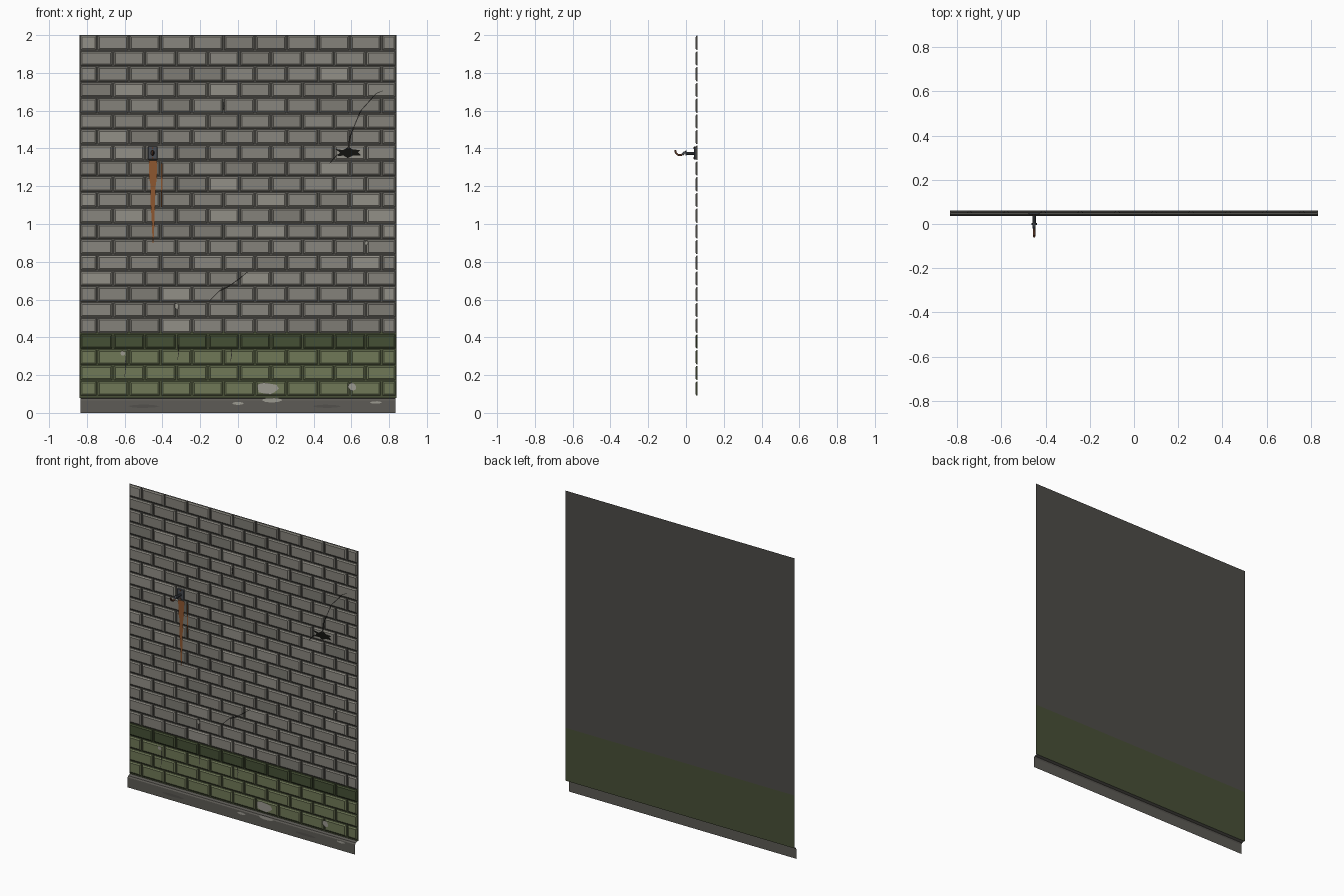
import bpy, bmesh, math, random
from mathutils import Vector

if "Cube" in bpy.data.objects:
    bpy.data.objects.remove(bpy.data.objects["Cube"])

random.seed(4)
W, BACK, FACE = 0.838, 0.062, 0.050      # half width, mortar plane, brick face plane
TOP, BASE, MOSS = 2.0, 0.08, 0.43


def mat(name, r, g, b):
    m = bpy.data.materials.new(name)
    m.diffuse_color = (r, g, b, 1)
    m.use_nodes = True
    m.node_tree.nodes["Principled BSDF"].inputs["Base Color"].default_value = m.diffuse_color
    return m


mortar = mat("mortar", 0.075, 0.072, 0.064)
mortar_moss = mat("mossy mortar", 0.065, 0.08, 0.038)
greys = [mat("stone_%d" % i, v, v * 0.96, v * 0.84) for i, v in enumerate((0.21, 0.235, 0.25, 0.29))]
moss = mat("moss", 0.16, 0.19, 0.095)
moss_dark = mat("damp moss", 0.06, 0.08, 0.035)
plinth = mat("plinth stone", 0.11, 0.105, 0.092)
plinth_dark = mat("plinth stain", 0.085, 0.08, 0.072)
chip = mat("chipped stone", 0.33, 0.32, 0.28)
black = mat("hole", 0.006, 0.006, 0.005)
crackm = mat("crack", 0.03, 0.028, 0.025)
rust = mat("rust", 0.27, 0.095, 0.03)
rust_iron = mat("rusty iron", 0.12, 0.045, 0.022)
iron = mat("iron", 0.065, 0.072, 0.085)


def mesh(name, verts, faces, mats, idx=None):
    me = bpy.data.meshes.new(name)
    me.from_pydata(verts, [], faces)
    for m in mats:
        me.materials.append(m)
    if idx:
        me.polygons.foreach_set("material_index", idx)
    ob = bpy.data.objects.new(name, me)
    bpy.context.collection.objects.link(ob)
    return ob


# mortar sheet, with a mossy lower band
mesh("mortar_wall", [(x, BACK, z) for z in (BASE, MOSS, TOP) for x in (-W, W)],
     [(0, 1, 3, 2), (2, 3, 5, 4)], [mortar_moss, mortar], [0, 1])

# bricks in running bond, each a bevelled block open at the back
verts, faces, idx = [], [], []


def brick(x0, x1, z0, z1, mi):
    n, b = len(verts), 0.008
    for d, y in ((0, BACK), (0, FACE + 0.006), (b, FACE)):
        verts.extend([(x0 + d, y, z0 + d), (x1 - d, y, z0 + d),
                      (x1 - d, y, z1 - d), (x0 + d, y, z1 - d)])
    for ring in (0, 4):
        for i in range(4):
            j = (i + 1) % 4
            faces.append((n + ring + i, n + ring + j, n + ring + 4 + j, n + ring + 4 + i))
    faces.append((n + 8, n + 9, n + 10, n + 11))
    idx.extend([mi] * 9)


ROWS, PITCH, G = 23, 0.1672, 0.005
H = (TOP - 0.086) / ROWS
for r in range(ROWS):
    z = 0.086 + r * H
    first = -0.745 if r % 2 == 0 else -0.661
    joints = [-W] + [first + k * PITCH for k in range(11) if first + k * PITCH < W - 0.03] + [W]
    for a, c in zip(joints, joints[1:]):
        mi = 4 if r < 3 else 5 if r == 3 else random.choice((0, 1, 1, 2, 2, 3))
        brick(a + G, c - G, z + G, z + H - G * 0.6, mi)
mesh("bricks", verts, faces, greys + [moss, moss_dark], idx)

# plinth strip: open sheet with a sloped ledge
prof = [(0.036, 0), (0.036, 0.066), (0.042, 0.075), (BACK, BASE)]
mesh("plinth", [(x, y, z) for y, z in prof for x in (-0.833, 0.833)],
     [(2 * i, 2 * i + 1, 2 * i + 3, 2 * i + 2) for i in range(3)], [plinth])


# flat patches and ribbons
def patch(name, pts, m, y=FACE - 0.0008):
    return mesh(name, [(x, y, z) for x, z in pts], [tuple(range(len(pts)))], [m])


def blob(name, cx, cz, rx, rz, m, y=FACE - 0.0008, n=10, rough=0.25):
    pts = []
    for i in range(n):
        a, k = 2 * math.pi * i / n, 1 - random.random() * rough
        pts.append((cx + rx * k * math.cos(a), cz + rz * k * math.sin(a)))
    return patch(name, pts, m, y)


def ribbon(name, path, m, y=FACE - 0.001):
    # path points are (x, z, width)
    vs = []
    for i, (x, z, w) in enumerate(path):
        a, b = path[max(i - 1, 0)], path[min(i + 1, len(path) - 1)]
        t = Vector((b[0] - a[0], b[1] - a[1])).normalized() * (w / 2)
        vs += [(x - t.y, y, z + t.x), (x + t.y, y, z - t.x)]
    return mesh(name, vs, [(2 * i, 2 * i + 1, 2 * i + 3, 2 * i + 2) for i in range(len(path) - 1)], [m])


# hole in the brickwork and cracks
patch("hole", [(0.515, 1.398), (0.555, 1.391), (0.585, 1.408), (0.61, 1.394), (0.648, 1.392), (0.635, 1.38),
               (0.65, 1.364), (0.61, 1.363), (0.58, 1.349), (0.56, 1.362), (0.525, 1.36), (0.54, 1.378)], black)
ribbon("crack_upper", [(0.585, 1.40, .007), (0.592, 1.46, .006), (0.62, 1.53, .005), (0.65, 1.60, .005),
                       (0.70, 1.655, .005), (0.73, 1.69, .004), (0.765, 1.705, .003)], crackm)
ribbon("crack_lower", [(-0.15, 0.595, .003), (-0.10, 0.645, .005), (-0.05, 0.67, .005),
                       (0.0, 0.705, .005), (0.05, 0.745, .003)], crackm)
ribbon("crack_hole", [(0.53, 1.37, .005), (0.505, 1.345, .004), (0.485, 1.32, .002)], crackm)
for i, (x, z, l) in enumerate([(-0.08, 1.60, 0.05), (-0.6, 0.19, 0.11), (-0.32, 0.28, 0.08), (-0.04, 0.27, 0.07)]):
    ribbon("hairline_%d" % i, [(x, z, .002), (x + 0.006, z + l / 2, .004), (x + 0.003, z + l, .002)], crackm)

# chipped spots
blob("chip_large", 0.155, 0.128, 0.065, 0.036, chip)
blob("chip_right", 0.605, 0.137, 0.024, 0.026, chip)
blob("chip_left", -0.61, 0.315, 0.016, 0.016, chip, n=6)
blob("chip_middle", -0.325, 0.565, 0.013, 0.022, chip, n=5)
blob("chip_high", 0.68, 0.9, 0.012, 0.016, chip, n=5)
for i, (x, z, rx, rz, m) in enumerate([(-0.5, 0.035, 0.085, 0.009, plinth_dark), (0.47, 0.035, 0.075, 0.009, plinth_dark),
                                       (0, 0.05, 0.032, 0.008, chip), (0.73, 0.055, 0.032, 0.007, chip),
                                       (0.18, 0.068, 0.055, 0.013, chip)]):
    blob("plinth_mark_%d" % i, x, z, rx, rz, m, y=0.0345, n=14, rough=0.1)

# rust streaks under the hook
ribbon("rust_streak", [(-0.45, 1.335, .045), (-0.45, 1.25, .042), (-0.449, 1.20, .026), (-0.451, 1.10, .022),
                       (-0.449, 1.0, .013), (-0.45, 0.90, .005)], rust)
ribbon("rust_streak_thin", [(-0.404, 1.32, .006), (-0.404, 1.22, .008), (-0.405, 1.09, .003)], rust)

# hook: wall plate, bolt heads, arm, collar and curled end
HX = -0.452
bpy.ops.mesh.primitive_cube_add(size=1, location=(HX, 0.0475, 1.376))
plate = bpy.context.object
plate.name = "hook_plate"
plate.scale = (0.05, 0.009, 0.07)
bpy.ops.object.transform_apply(location=False, rotation=False, scale=True)
bv = plate.modifiers.new("edge", "BEVEL")
bv.width, bv.segments = 0.002, 1
plate.data.materials.append(iron)


def rod(name, y, z, r, depth, m, n=10):
    bpy.ops.mesh.primitive_cylinder_add(vertices=n, radius=r, depth=depth, location=(HX, y, z),
                                        rotation=(math.pi / 2, 0, 0))
    bpy.context.object.name = name
    bpy.context.object.data.materials.append(m)
    bpy.ops.object.shade_smooth_by_angle()


for s in (-1, 1):
    rod("plate_bolt", 0.042, 1.376 + s * 0.026, 0.005, 0.005, rust_iron, 6)
rod("hook_arm", 0.022, 1.374, 0.0085, 0.044, iron)
rod("hook_collar", 0.0, 1.376, 0.013, 0.007, iron)


def tube(name, pts, r, m):
    cu = bpy.data.curves.new(name, "CURVE")
    cu.dimensions, cu.bevel_depth, cu.bevel_resolution, cu.use_fill_caps = "3D", r, 2, True
    sp = cu.splines.new("POLY")
    sp.points.add(len(pts) - 1)
    for p, (y, z) in zip(sp.points, pts):
        p.co = (HX, y, z, 1)
    cu.materials.append(m)
    ob = bpy.data.objects.new(name, cu)
    bpy.context.collection.objects.link(ob)
    bpy.ops.object.select_all(action="DESELECT")
    ob.select_set(True)
    bpy.context.view_layer.objects.active = ob
    bpy.ops.object.convert(target="MESH")


arc = [(-0.032 - 0.025 * math.cos(a), 1.391 - 0.027 * math.sin(a))
       for a in [math.pi * (1 - i / 12) for i in range(13)]]
tube("hook_neck", [(0.002, 1.378), (-0.005, 1.379)] + arc[2:5], 0.0065, iron)
tube("hook_curl", arc[4:], 0.0052, rust_iron)
